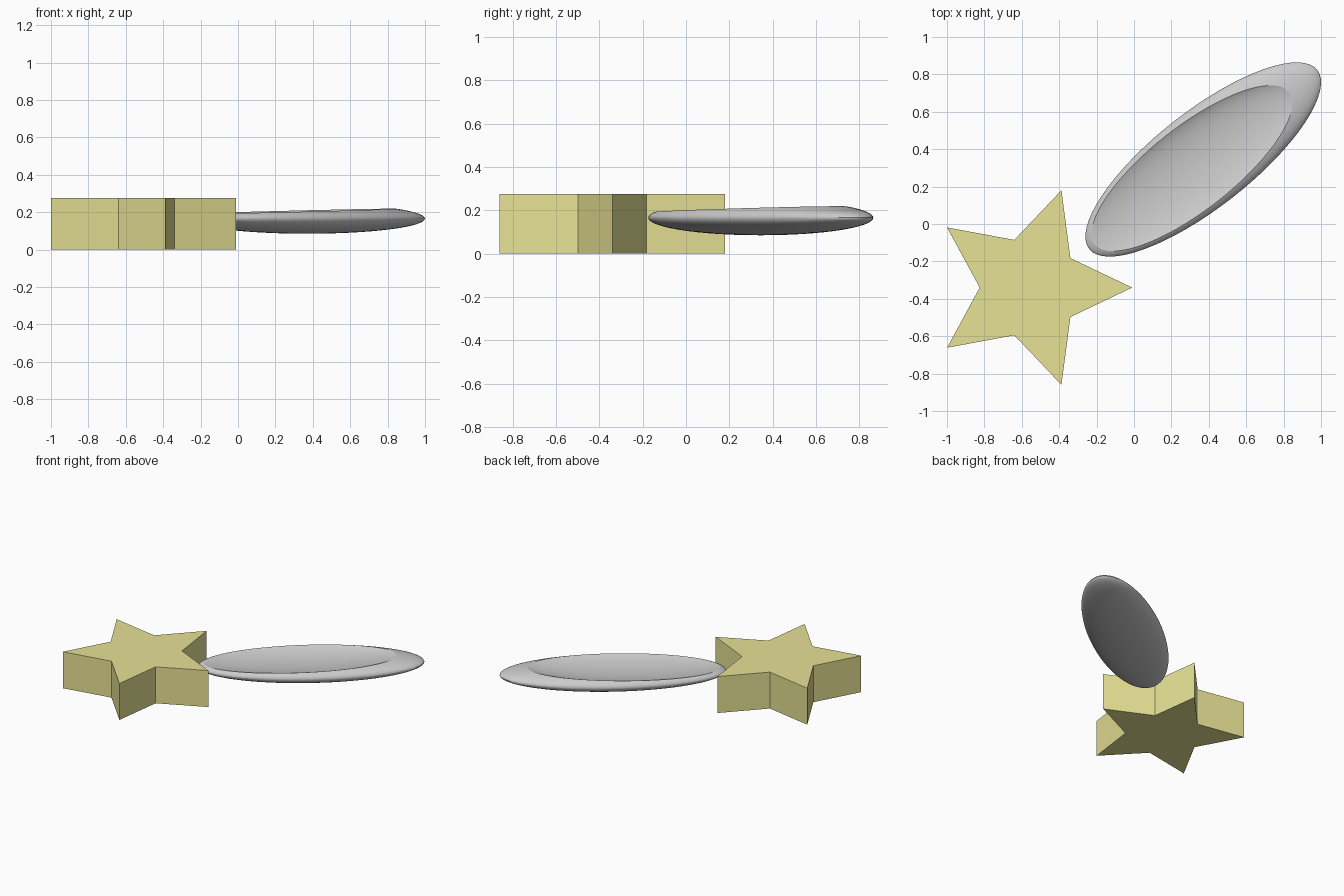
import bpy, bmesh
from math import sin, cos, pi, radians
from mathutils import Matrix, Vector

if "Cube" in bpy.data.objects:
    bpy.data.objects.remove(bpy.data.objects["Cube"])

# Star block: alternating outer and inner radii, extruded upward
STAR_CENTRE, OUTER, INNER, HEIGHT = Vector((-0.557, -0.34, 0)), 0.547, 0.268, 0.275
bm = bmesh.new()
ring = []
for i in range(10):
    r, a = (INNER if i % 2 else OUTER), i * pi / 5
    ring.append(bm.verts.new((r * cos(a), r * sin(a), 0)))
base = bm.faces.new(ring)
top = bmesh.ops.extrude_face_region(bm, geom=[base])["geom"]
bmesh.ops.translate(bm, vec=(0, 0, HEIGHT),
                    verts=[g for g in top if isinstance(g, bmesh.types.BMVert)])
bmesh.ops.recalc_face_normals(bm, faces=bm.faces)
mesh = bpy.data.meshes.new("star_block")
bm.to_mesh(mesh)
bm.free()
star = bpy.data.objects.new("star_block", mesh)
star.location = STAR_CENTRE
bpy.context.collection.objects.link(star)
mat = bpy.data.materials.new("yellow")
mat.diffuse_color = (0.8, 0.76, 0.3, 1)
mat.use_nodes = True
mat.node_tree.nodes["Principled BSDF"].inputs["Base Color"].default_value = mat.diffuse_color
mesh.materials.append(mat)

# Dish: flattened ellipsoid with a matching ellipsoid scooped out of its top
DISH_CENTRE, DISH_ANGLE = Vector((0.37, 0.345, 0.166)), radians(38.1)
RADII = Vector((0.775, 0.257, 0.081))


def ellipsoid(name, offset, scale):
    """Ellipsoid in the dish's turned frame; offset is along its own axes."""
    bpy.ops.mesh.primitive_uv_sphere_add(segments=64, ring_count=32, radius=1)
    ob = bpy.context.object
    ob.name = name
    ob.data.transform(Matrix.Translation(offset) @ Matrix.Diagonal((*(RADII * scale), 1)))
    ob.location = DISH_CENTRE
    ob.rotation_euler.z = DISH_ANGLE
    return ob


dish = ellipsoid("dish", Vector((0, 0, 0)), 1.0)
scoop = ellipsoid("dish_scoop_cutter", Vector((-0.152, 0, 0.0786)), 1.0)
scoop.hide_render = True
cut = dish.modifiers.new("scoop", "BOOLEAN")
cut.operation = "DIFFERENCE"
cut.solver = "EXACT"
cut.object = scoop
bpy.ops.object.select_all(action="DESELECT")
dish.select_set(True)
bpy.context.view_layer.objects.active = dish
bpy.ops.object.modifier_apply(modifier="scoop")
bpy.data.objects.remove(scoop)
bpy.ops.object.shade_smooth_by_angle(angle=radians(20))
